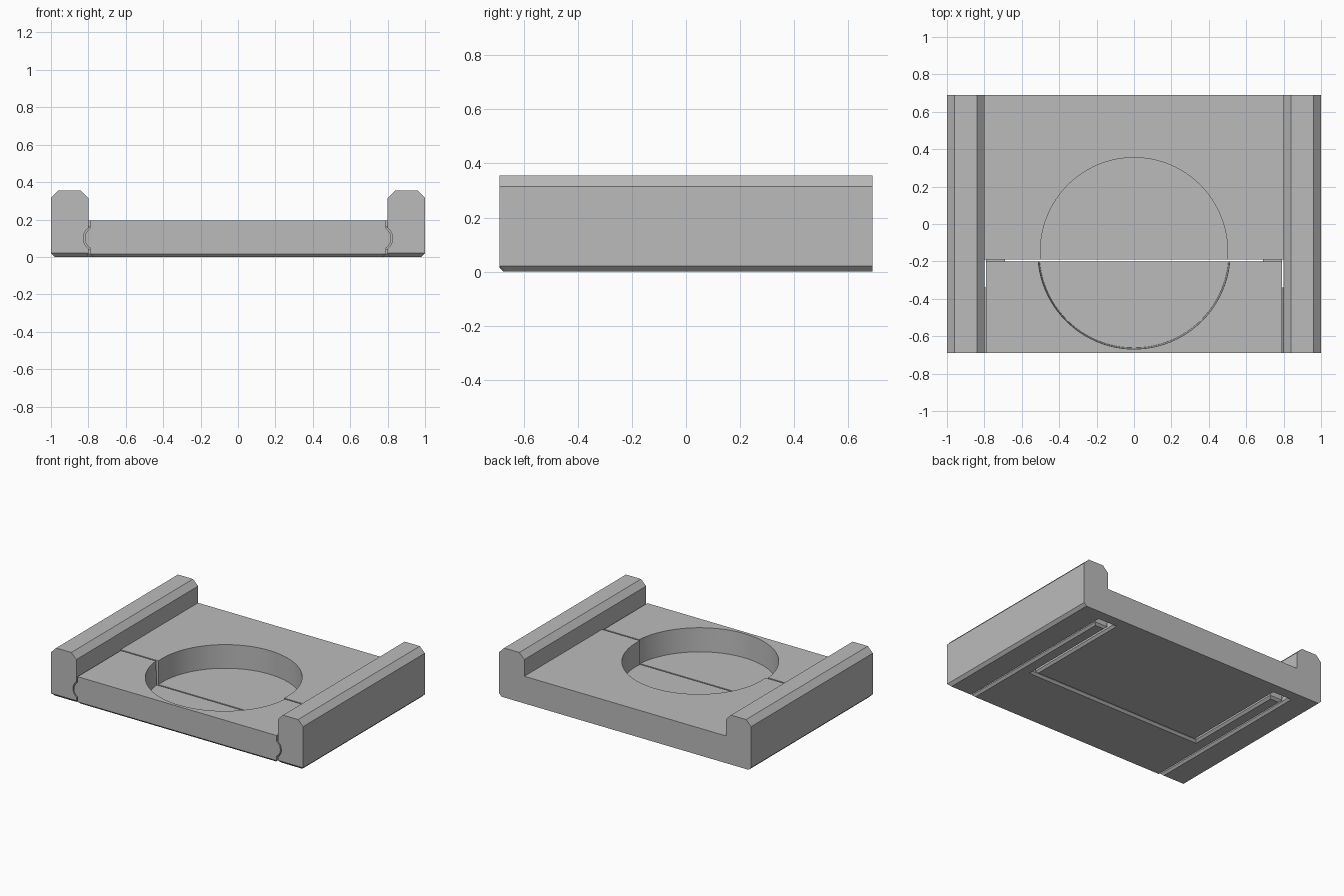
import bpy
import bmesh

if "Cube" in bpy.data.objects:
    bpy.data.objects.remove(bpy.data.objects["Cube"])

grey = bpy.data.materials.new("plain_grey")
grey.use_nodes = True
grey.diffuse_color = (0.5, 0.5, 0.5, 1)
grey.node_tree.nodes["Principled BSDF"].inputs["Base Color"].default_value = (0.5, 0.5, 0.5, 1)


def loft(name, rings):
    """Closed solid through a stack of equal-length rings."""
    bm = bmesh.new()
    loops = [[bm.verts.new(p) for p in ring] for ring in rings]
    n = len(loops[0])
    for low, high in zip(loops, loops[1:]):
        for i in range(n):
            j = (i + 1) % n
            bm.faces.new((low[i], low[j], high[j], high[i]))
    bm.faces.new(loops[0][::-1])
    bm.faces.new(loops[-1])
    bmesh.ops.recalc_face_normals(bm, faces=bm.faces[:])
    mesh = bpy.data.meshes.new(name)
    bm.to_mesh(mesh)
    bm.free()
    mesh.materials.append(grey)
    obj = bpy.data.objects.new(name, mesh)
    bpy.context.collection.objects.link(obj)
    return obj


def block(name, x0, x1, y0, y1, z1, flare, back=None):
    """Box from z = 0 whose bottom edge flares out (or tapers in)."""
    back = flare if back is None else back

    def ring(f, b, z):
        return [(x0 - f, y0 - f, z), (x1 + f, y0 - f, z),
                (x1 + f, y1 + b, z), (x0 - f, y1 + b, z)]
    return loft(name, [ring(flare, back, 0), ring(0, 0, abs(flare)), ring(0, 0, z1)])


def cutter_block(x0, x1, y0, y1, z1, flare):
    """Flared opening that starts just under the base."""
    obj = block("cutter", x0, x1, y0, y1, z1, flare)
    for v in obj.data.vertices:
        if v.co.z == 0:
            v.co.z = -0.001
    return obj


def cylinder(name, r0, r1, depth, location, along_y=False, sides=96):
    bm = bmesh.new()
    bmesh.ops.create_cone(bm, cap_ends=True, segments=sides,
                          radius1=r0, radius2=r1, depth=depth)
    for v in bm.verts:
        if along_y:
            v.co.y, v.co.z = -v.co.z, v.co.y
        v.co.x += location[0]
        v.co.y += location[1]
        v.co.z += location[2]
    mesh = bpy.data.meshes.new(name)
    bm.to_mesh(mesh)
    bm.free()
    mesh.materials.append(grey)
    obj = bpy.data.objects.new(name, mesh)
    bpy.context.collection.objects.link(obj)
    return obj


def combine(target, tool, operation):
    """Apply a boolean and discard the tool."""
    mod = target.modifiers.new("boolean", "BOOLEAN")
    mod.operation = operation
    mod.solver = "EXACT"
    mod.object = tool
    tool.hide_render = True
    bpy.context.view_layer.objects.active = target
    bpy.ops.object.modifier_apply(modifier=mod.name)
    bpy.data.objects.remove(tool)


def finish(obj):
    bpy.ops.object.select_all(action="DESELECT")
    obj.select_set(True)
    bpy.context.view_layer.objects.active = obj
    bpy.ops.object.shade_smooth_by_angle(angle=0.5)


# Frame: tapered base trimmed to a channel profile with chamfered rails
frame = block("frame", -1, 1, -0.69, 0.69, 0.4, -0.02, back=0)
half = [(0.8, 0.195), (0.8, 0.315), (0.84, 0.355), (0.96, 0.355), (1.1, 0.215), (1.1, -0.1)]
profile = half + [(-x, z) for x, z in reversed(half)]
combine(frame, loft("trim", [[(x, y, z) for x, z in profile] for y in (-0.8, 0.8)]), "INTERSECT")

# Open bay for the slider, arm channels and rounded guide grooves
combine(frame, cutter_block(-0.8, 0.8, -0.75, -0.19, 0.25, 0.015), "DIFFERENCE")
for s in (-1, 1):
    a, b = sorted((s * 0.675, s * 0.8))
    combine(frame, cutter_block(a, b, -0.25, 0.6, 0.16, 0.015), "DIFFERENCE")
    combine(frame, cylinder("groove", 0.07, 0.07, 1.4, (s * 0.757, -0.09, 0.1), True, 48), "DIFFERENCE")

# Back part of the round recess
combine(frame, cylinder("recess", 0.5, 0.5, 0.3, (0, -0.145, 0.175)), "DIFFERENCE")
finish(frame)

# Slider: front block with two rear arms and rounded guide ridges
slider = block("slider", -0.79, 0.79, -0.69, -0.2, 0.195, -0.015)
for s in (-1, 1):
    a, b = sorted((s * 0.69, s * 0.79))
    combine(slider, block("arm", a, b, -0.3, 0.55, 0.15, -0.015), "UNION")
    combine(slider, cylinder("ridge", 0.062, 0.062, 0.35, (s * 0.757, -0.515, 0.1), True, 48), "UNION")

# Front part of the round recess, slightly tapered
combine(slider, cylinder("recess", 0.507, 0.519, 0.3, (0, -0.155, 0.175)), "DIFFERENCE")
finish(slider)
